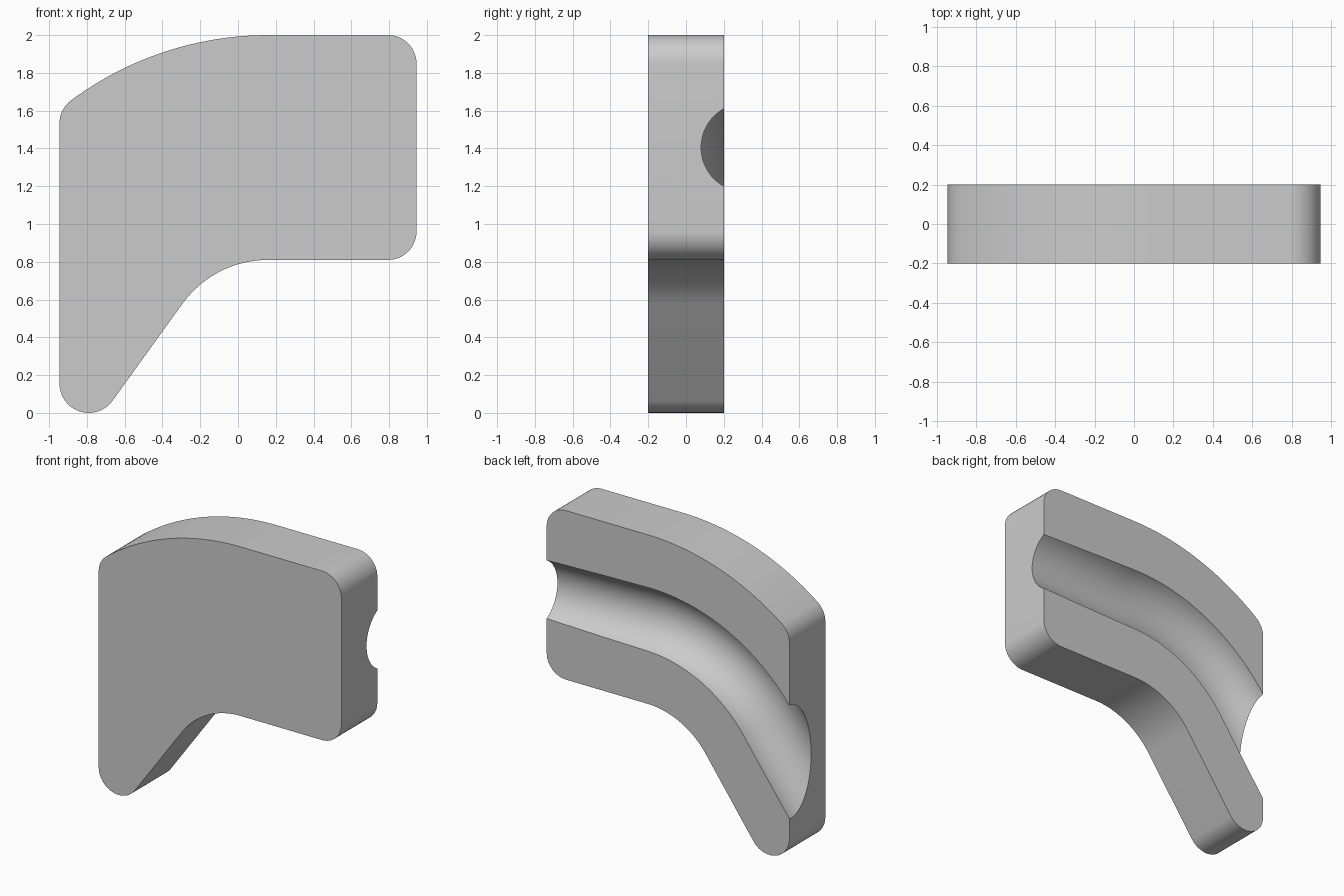
import bpy, bmesh
from math import sin, cos, pi, radians, sqrt, atan2, degrees
from mathutils import Vector

cube = bpy.data.objects.get("Cube")
if cube:
    bpy.data.objects.remove(cube, do_unlink=True)

HALF_W, HALF_T = 0.945, 0.2        # half width and half thickness
BEND_X, BEND_Z = 0.16, 0.25        # shared centre of all the bends
BEND = 54                          # bend angle in degrees
INNER, OUTER, MIDDLE = 0.56, 1.75, 1.155
CORNER, FOOT, GROOVE = 0.15, 0.155, 0.235


def arc(cx, cz, r, start, end, steps):
    angles = [radians(start + (end - start) * i / steps) for i in range(steps + 1)]
    return [(cx + r * cos(a), cz + r * sin(a)) for a in angles]


def make_object(name, bm):
    bmesh.ops.recalc_face_normals(bm, faces=bm.faces)
    mesh = bpy.data.meshes.new(name)
    bm.to_mesh(mesh)
    bm.free()
    obj = bpy.data.objects.new(name, mesh)
    bpy.context.collection.objects.link(obj)
    return obj


# Outline of the bent plate, counter-clockwise from the lower right corner
right = HALF_W - CORNER
left = -right
left_z = BEND_Z + sqrt((OUTER - CORNER) ** 2 - (left - BEND_X) ** 2)
meet = degrees(atan2(left_z - BEND_Z, left - BEND_X))
outline = arc(right, BEND_Z + INNER + CORNER, CORNER, -90, 0, 12)
outline += arc(right, BEND_Z + OUTER - CORNER, CORNER, 0, 90, 12)
outline += arc(BEND_X, BEND_Z, OUTER, 90, meet, 24)
outline += arc(left, left_z, CORNER, meet, 180, 8)[1:]
outline += arc(FOOT - HALF_W, FOOT, FOOT, 180, 270 + BEND, 20)
outline += arc(BEND_X, BEND_Z, INNER, 90 + BEND, 90, 24)

bm = bmesh.new()
face = bm.faces.new([bm.verts.new((x, -HALF_T, z)) for x, z in outline])
side = bmesh.ops.extrude_face_region(bm, geom=[face])
moved = [v for v in side["geom"] if isinstance(v, bmesh.types.BMVert)]
bmesh.ops.translate(bm, verts=moved, vec=(0, 2 * HALF_T, 0))
plate = make_object("bent_plate", bm)

# Path of the groove: straight, bend, straight, with its outward direction
up = Vector((0, 0, 1))
slant = Vector((-sin(radians(BEND)), 0, cos(radians(BEND))))
down = Vector((-slant.z, 0, slant.x))
path = [(Vector((x, 0, BEND_Z + MIDDLE)), up) for x in (1.1, HALF_W, 0.55)]
for x, z in arc(BEND_X, BEND_Z, MIDDLE, 90, 90 + BEND, 40):
    p = Vector((x, 0, z))
    path.append((p, (p - Vector((BEND_X, 0, BEND_Z))).normalized()))
last = path[-1][0]
path += [(last + down * d, slant) for d in (0.3, 0.75)]

# Round cutter that sinks steadily deeper along the path
bm = bmesh.new()
rings, travelled, previous = [], HALF_W - 1.1, path[0][0]
for p, n in path:
    travelled += (p - previous).length
    previous = p
    axis = p + Vector((0, 0.315 - 0.056 * travelled, 0))
    rings.append([bm.verts.new(axis + GROOVE * (n * cos(a) + Vector((0, sin(a), 0))))
                  for a in (2 * pi * i / 64 for i in range(64))])
for a, b in zip(rings, rings[1:]):
    for i in range(64):
        j = (i + 1) % 64
        bm.faces.new((a[i], a[j], b[j], b[i]))
bm.faces.new(rings[0])
bm.faces.new(rings[-1])
cutter = make_object("groove_cutter", bm)
cutter.hide_render = True

# Cut the groove into the back
bpy.ops.object.select_all(action='DESELECT')
plate.select_set(True)
bpy.context.view_layer.objects.active = plate
cut = plate.modifiers.new("groove", 'BOOLEAN')
cut.operation = 'DIFFERENCE'
cut.solver = 'EXACT'
cut.object = cutter
bpy.ops.object.modifier_apply(modifier=cut.name)
bpy.data.objects.remove(cutter, do_unlink=True)

# Plain grey finish
grey = bpy.data.materials.new("plain_grey")
grey.use_nodes = True
colour = (0.6, 0.6, 0.6, 1)
grey.diffuse_color = colour
grey.node_tree.nodes["Principled BSDF"].inputs["Base Color"].default_value = colour
plate.data.materials.clear()
plate.data.materials.append(grey)
bpy.ops.object.shade_smooth_by_angle(angle=radians(30))
